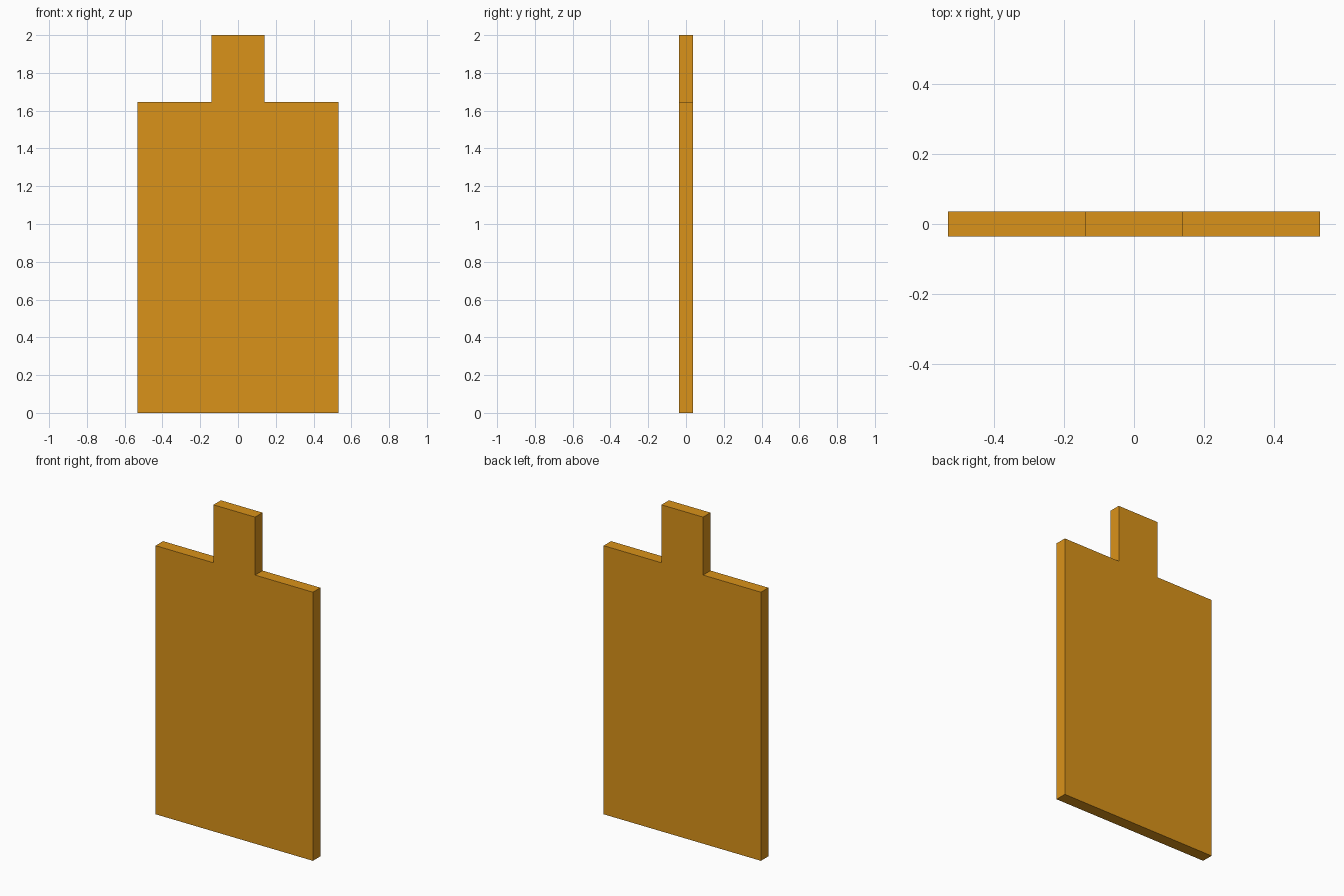
import bpy
import bmesh

if "Cube" in bpy.data.objects:
    bpy.data.objects.remove(bpy.data.objects["Cube"])

BODY_W, NECK_W = 0.533, 0.141   # half widths
SHOULDER, TOP = 1.645, 2.0      # heights
HALF_T = 0.036                  # half thickness

# Right half of the outline, mirrored to close the profile
half = [(BODY_W, 0), (BODY_W, SHOULDER), (NECK_W, SHOULDER), (NECK_W, TOP)]
outline = half + [(-x, z) for x, z in reversed(half)]

# Flat board with a handle tab, extruded front to back
bm = bmesh.new()
face = bm.faces.new([bm.verts.new((x, -HALF_T, z)) for x, z in outline])
ext = bmesh.ops.extrude_face_region(bm, geom=[face], use_keep_orig=True)
moved = [v for v in ext["geom"] if isinstance(v, bmesh.types.BMVert)]
bmesh.ops.translate(bm, verts=moved, vec=(0, 2 * HALF_T, 0))
bmesh.ops.recalc_face_normals(bm, faces=bm.faces)

mesh = bpy.data.meshes.new("board")
bm.to_mesh(mesh)
bm.free()
board = bpy.data.objects.new("board", mesh)
bpy.context.collection.objects.link(board)

# Warm wood colour
wood = bpy.data.materials.new("wood")
wood.diffuse_color = (0.7, 0.29, 0.01, 1)
wood.use_nodes = True
wood.node_tree.nodes["Principled BSDF"].inputs["Base Color"].default_value = wood.diffuse_color
mesh.materials.append(wood)
